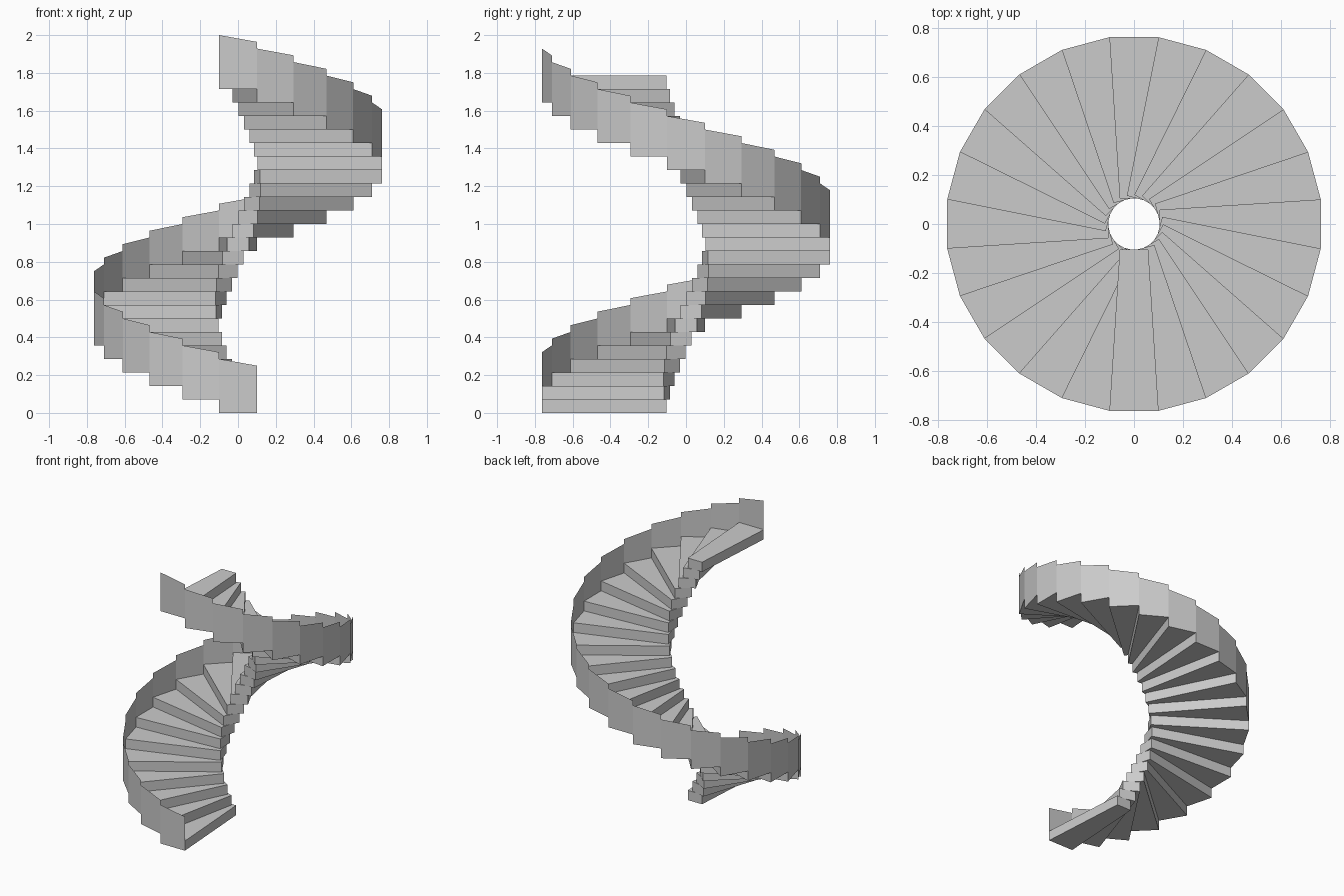
import bpy
from math import radians
from mathutils import Matrix

if "Cube" in bpy.data.objects:
    bpy.data.objects.remove(bpy.data.objects["Cube"])

STEPS = 25
RISE = 2.0 / 28
OUT_R, OUT_W = 0.7625, 0.1004    # outer edge distance and half width
IN_R, IN_W = 0.104, 0.058        # inner edge distance and half width


def make(name, verts, faces, index):
    mesh = bpy.data.meshes.new(name)
    mesh.from_pydata(verts, [], faces)
    mesh.transform(Matrix.Translation((0, 0, index * RISE))
                   @ Matrix.Rotation(radians(-15 * index), 4, 'Z'))
    obj = bpy.data.objects.new(name, mesh)
    bpy.context.collection.objects.link(obj)


# First step at the front, tapered towards the centre (outer side closed by the panel)
outline = [(OUT_W, -OUT_R), (IN_W, -IN_R), (-IN_W, -IN_R), (-OUT_W, -OUT_R)]
tread_verts = [(x, y, z) for z in (0, RISE) for x, y in outline]
tread_faces = [(3, 2, 1, 0), (4, 5, 6, 7), (0, 1, 5, 4), (1, 2, 6, 5), (2, 3, 7, 6)]

# Thin outer railing panel with a sloping top
panel_verts = [(-OUT_W, -OUT_R, 0), (OUT_W, -OUT_R, 0),
               (OUT_W, -OUT_R, 3.5 * RISE), (-OUT_W, -OUT_R, 4 * RISE)]

# Repeat clockwise up the spiral
for i in range(STEPS):
    make(f"step_{i + 1}", tread_verts, tread_faces, i)
    make(f"railing_panel_{i + 1}", panel_verts, [(0, 1, 2, 3)], i)
